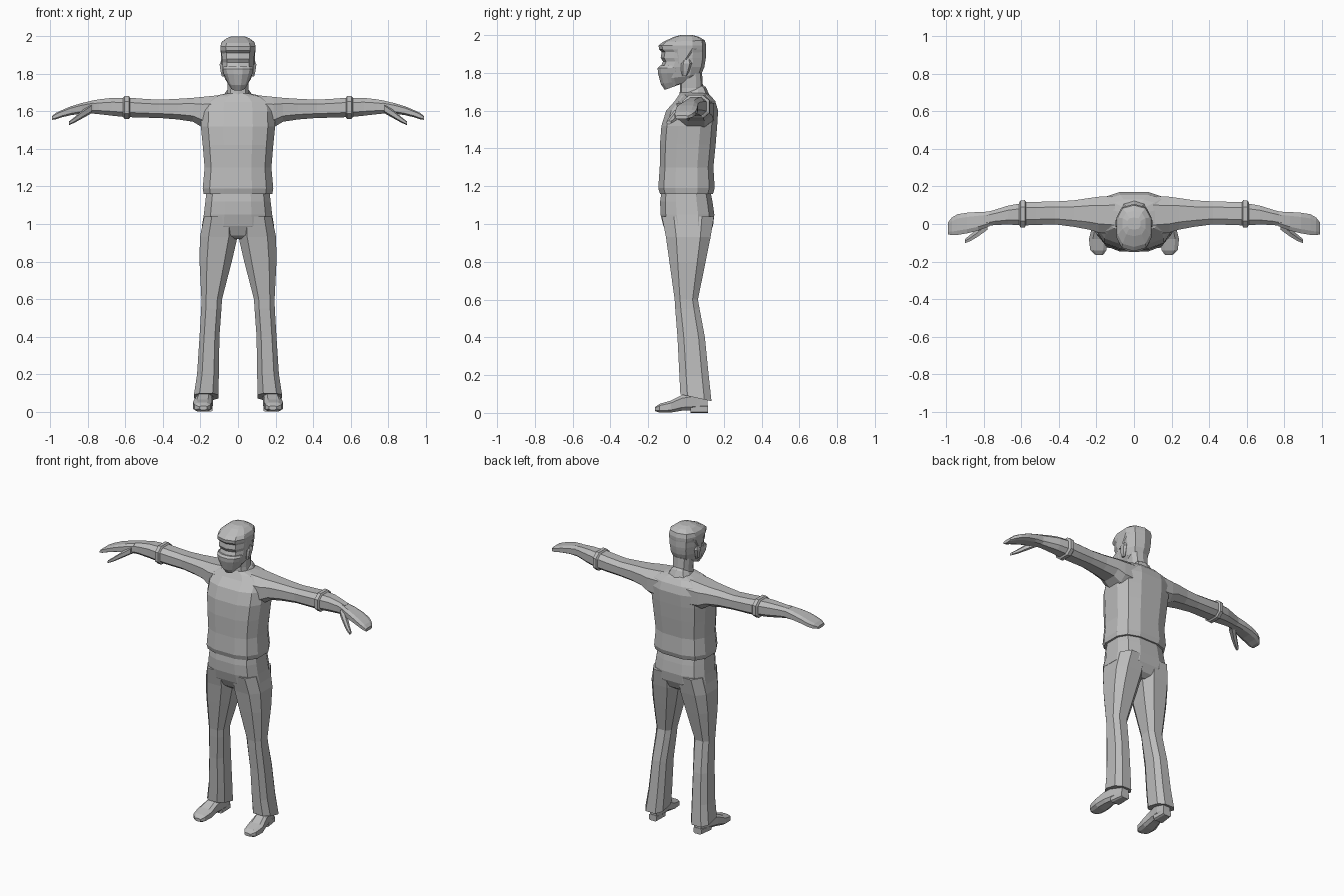
import bpy, bmesh, math

grey = bpy.data.materials.new("plain grey")
grey.diffuse_color = (0.5, 0.5, 0.5, 1)


def loft(name, axis, rings, n=10, power=0.75, mirror=False):
    """Skin rounded sections. Ring: position, a min, a max, b min, b max, optional slant along b."""
    k = "xyz".index(axis)
    others = [i for i in range(3) if i != k]
    angles = [2 * math.pi * (i + 0.5) / n for i in range(n)]
    unit = [(math.copysign(abs(math.cos(t)) ** power, math.cos(t)),
             math.copysign(abs(math.sin(t)) ** power, math.sin(t))) for t in angles]
    ma = max(abs(u[0]) for u in unit)
    mb = max(abs(u[1]) for u in unit)
    bm = bmesh.new()
    loops = []
    for pos, a0, a1, b0, b1, *slant in rings:
        loop = []
        for u, v in unit:
            u, v = u / ma, v / mb
            co = [0, 0, 0]
            co[k] = pos + (slant[0] * v if slant else 0)
            co[others[0]] = (a0 + a1) / 2 + u * (a1 - a0) / 2
            co[others[1]] = (b0 + b1) / 2 + v * (b1 - b0) / 2
            loop.append(bm.verts.new(co))
        loops.append(loop)
    for p, q in zip(loops, loops[1:]):
        for i in range(n):
            j = (i + 1) % n
            bm.faces.new((p[i], p[j], q[j], q[i]))
    bm.faces.new(loops[0])
    bm.faces.new(loops[-1])
    bmesh.ops.recalc_face_normals(bm, faces=bm.faces)
    mesh = bpy.data.meshes.new(name)
    bm.to_mesh(mesh)
    bm.free()
    mesh.materials.append(grey)
    ob = bpy.data.objects.new(name, mesh)
    bpy.context.collection.objects.link(ob)
    if mirror:
        ob.modifiers.new("mirror", "MIRROR")
    return ob


def sym(rings):
    """Expand (z, half width, y min, y max, slant) into full rings."""
    return [(r[0], -r[1], r[1], *r[2:]) for r in rings]


# Shirt with a hem that overhangs the trousers
loft("shirt", "z", sym([
    (1.16, .183, -.138, .143), (1.19, .188, -.147, .152), (1.30, .178, -.139, .145),
    (1.42, .188, -.138, .157), (1.52, .198, -.130, .165), (1.60, .195, -.105, .170),
    (1.65, .185, -.060, .155), (1.68, .135, -.040, .130), (1.695, .065, -.030, .100)]),
    n=12, power=0.7)
loft("collar", "z", sym([(1.66, .085, -.065, .125, .02), (1.70, .062, -.042, .105, .025),
                         (1.71, .050, -.030, .090, .025)]))

# Trousers
loft("trouser_seat", "z", sym([
    (1.17, .168, -.130, .130), (1.12, .174, -.137, .140), (1.05, .182, -.135, .150),
    (0.99, .192, -.120, .143), (0.94, .10, -.095, .120), (0.92, .03, -.07, .09)]),
    n=12, power=0.7)
loft("trouser_leg", "z", [
    (1.04, .004, .180, -.128, .148), (0.93, .003, .203, -.106, .130),
    (0.80, .033, .205, -.088, .104), (0.60, .085, .195, -.060, .063),
    (0.55, .088, .196, -.057, .072), (0.40, .099, .205, -.045, .100),
    (0.20, .102, .218, -.035, .120), (0.08, .105, .235, -.030, .135, -.018)],
    n=8, power=0.7, mirror=True)

# Shoes and heels
loft("shoe", "y", [
    (-.165, .165, .205, .010, .030), (-.140, .147, .233, .002, .048),
    (-.080, .138, .240, .002, .065), (-.020, .140, .225, .012, .095),
    (.060, .132, .203, .015, .110), (.113, .140, .190, .015, .095)],
    n=8, power=0.6, mirror=True)
loft("shoe_heel", "y", [(.025, .135, .208, 0, .04), (.116, .138, .195, 0, .04)],
     n=8, power=0.4, mirror=True)

# Sleeves, cuffs, forearms and hands
loft("sleeve", "x", [
    (.10, -.055, .150, 1.50, 1.686), (.19, -.045, .145, 1.515, 1.677),
    (.24, -.030, .138, 1.545, 1.672), (.32, -.015, .126, 1.557, 1.667),
    (.42, -.002, .120, 1.565, 1.662), (.52, -.005, .118, 1.567, 1.668),
    (.595, -.008, .116, 1.570, 1.674)], n=8, mirror=True)
loft("cuff", "x", [
    (.575, -.006, .118, 1.568, 1.672), (.582, -.018, .127, 1.560, 1.682),
    (.605, -.018, .125, 1.560, 1.682), (.612, -.005, .113, 1.570, 1.672)],
    n=8, mirror=True)
loft("forearm", "x", [
    (.60, -.006, .110, 1.570, 1.672), (.67, -.003, .098, 1.577, 1.672),
    (.74, -.005, .076, 1.585, 1.664), (.79, -.012, .062, 1.590, 1.655)],
    n=8, mirror=True)
loft("hand", "x", [
    (.77, -.012, .066, 1.590, 1.658), (.83, -.035, .064, 1.588, 1.645),
    (.89, -.050, .060, 1.580, 1.627), (.94, -.058, .052, 1.568, 1.606),
    (.97, -.060, .035, 1.558, 1.592), (.99, -.055, .010, 1.555, 1.575)],
    n=8, power=0.6, mirror=True)
loft("thumb", "x", [
    (.78, -.030, .030, 1.590, 1.640), (.83, -.066, -.020, 1.562, 1.605),
    (.87, -.090, -.055, 1.540, 1.570), (.90, -.102, -.080, 1.527, 1.547)],
    n=6, mirror=True)

# Neck and head
loft("neck", "z", sym([(1.66, .065, -.035, .120), (1.72, .055, -.032, .090),
                       (1.80, .060, -.032, .085)]))
loft("head", "z", sym([
    (1.745, .045, -.095, .050, .025), (1.78, .070, -.125, .082, .015),
    (1.83, .082, -.135, .097), (1.86, .083, -.122, .102),
    (1.88, .086, -.134, .105), (1.93, .088, -.125, .105)]))
loft("face_mask", "z", sym([
    (1.725, .036, -.112, -.030, .015), (1.75, .052, -.133, -.020, .01),
    (1.80, .076, -.149, -.010), (1.825, .082, -.150, -.005),
    (1.838, .078, -.138, -.005)]), n=12, power=0.9)
loft("hair", "z", sym([
    (1.905, .086, -.122, .103), (1.925, .092, -.143, .106), (1.945, .094, -.145, .107),
    (1.968, .087, -.122, .100, .004), (1.990, .060, -.065, .070), (2.0, .035, -.030, .035)]))
loft("sideburn", "z", [
    (1.85, .070, .088, -.045, -.010), (1.93, .070, .093, -.070, .060)], n=6, mirror=True)
loft("ear", "z", [
    (1.785, .070, .086, -.020, .005), (1.81, .070, .092, -.026, .018),
    (1.85, .070, .098, -.026, .032), (1.87, .070, .090, -.015, .022)],
    n=6, mirror=True)
